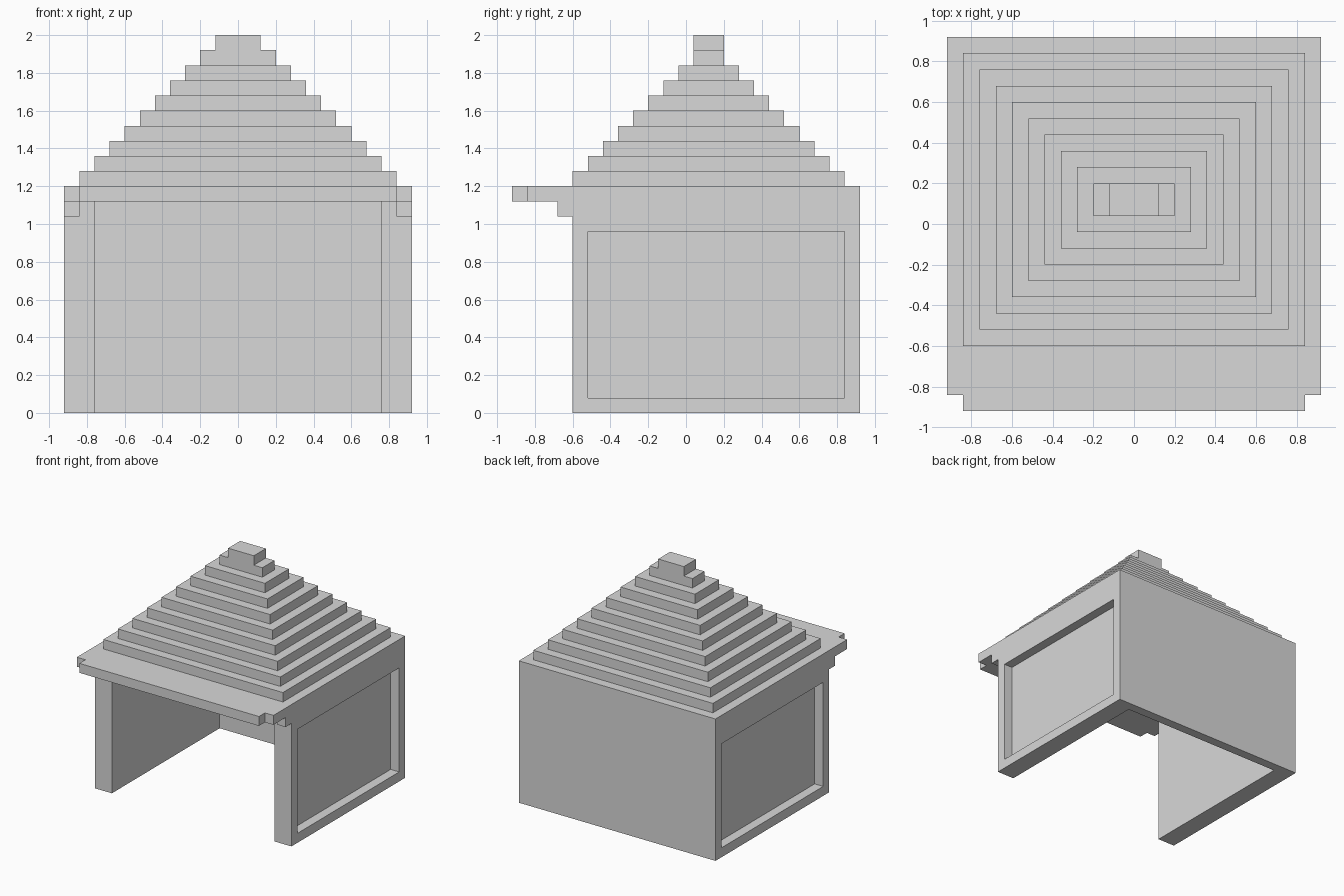
import bpy
import bmesh

cube = bpy.data.objects.get("Cube")
if cube:
    bpy.data.objects.remove(cube, do_unlink=True)

U = 0.08  # block size
EAVE = 1.2
CEILING = EAVE - U

stone = bpy.data.materials.new("plain_grey")
stone.use_nodes = True
grey = (0.69, 0.69, 0.69, 1)
stone.diffuse_color = grey
stone.node_tree.nodes["Principled BSDF"].inputs["Base Color"].default_value = grey


def extrude_up(bm, face, height):
    """Raise a face by height and return the new top face."""
    ext = bmesh.ops.extrude_face_region(bm, geom=[face])["geom"]
    top = next(g for g in ext if isinstance(g, bmesh.types.BMFace))
    bmesh.ops.translate(bm, verts=top.verts, vec=(0, 0, height))
    return top


def prism(outline, z0, z1):
    """Closed upright prism from an outline; returns the mesh and its top face."""
    bm = bmesh.new()
    base = bm.faces.new([bm.verts.new((x, y, z0)) for x, y in outline])
    base.copy()  # stays behind as the underside
    top = extrude_up(bm, base, z1 - z0)
    bmesh.ops.remove_doubles(bm, verts=bm.verts, dist=0.0001)
    bmesh.ops.recalc_face_normals(bm, faces=bm.faces)
    return bm, top


def inset(bm, faces, thickness, depth=0):
    bmesh.ops.inset_individual(bm, faces=faces, thickness=thickness,
                               depth=depth, use_even_offset=True)


def finish(bm, name):
    bmesh.ops.recalc_face_normals(bm, faces=bm.faces)
    mesh = bpy.data.meshes.new(name)
    bm.to_mesh(mesh)
    bm.free()
    mesh.materials.append(stone)
    obj = bpy.data.objects.new(name, mesh)
    bpy.context.collection.objects.link(obj)


def rect(x0, x1, y0, y1):
    return [(x0, y0), (x1, y0), (x1, y1), (x0, y1)]


def mirrored(half):
    """Complete an outline whose +x half is given."""
    return half + [(-x, y) for x, y in reversed(half)]


# Three walls, open at the front, with a sunken panel on each side
bm, top = prism(mirrored([(0.76, 0.84), (0.76, -0.6), (0.92, -0.6), (0.92, 0.92)]),
                0, CEILING)
sides = [f for f in bm.faces if abs(f.normal.x) > 0.9
         and abs(f.calc_center_median().x) > 0.9]
inset(bm, sides, U)
for f in sides:
    for v in f.verts:
        if v.co.z > 0.5:
            v.co.z = 0.96
inset(bm, sides, 0, -U)
finish(bm, "walls")

# Ceiling slab running out into the porch canopy, with notched front corners
bm, top = prism(mirrored([(0.84, -0.92), (0.84, -0.84), (0.92, -0.84), (0.92, 0.92)]),
                CEILING, EAVE)
finish(bm, "ceiling_and_canopy")

# Small brackets under the canopy
for side, x0 in (("left", 0.84), ("right", -0.92)):
    bm, top = prism(rect(x0, x0 + U, -0.68, -0.6), CEILING - U, CEILING)
    finish(bm, side + "_canopy_bracket")

# Stepped roof, each tier one block in from the last
bm, top = prism(rect(-0.84, 0.84, -0.6, 0.84), EAVE, EAVE + U)
for tier in range(8):
    inset(bm, [top], U)
    top = extrude_up(bm, top, U)
    bm.normal_update()
finish(bm, "stepped_roof")

# Ridge cap
bm, top = prism(rect(-0.12, 0.12, 0.04, 0.2), 1.92, 2.0)
finish(bm, "ridge_cap")
